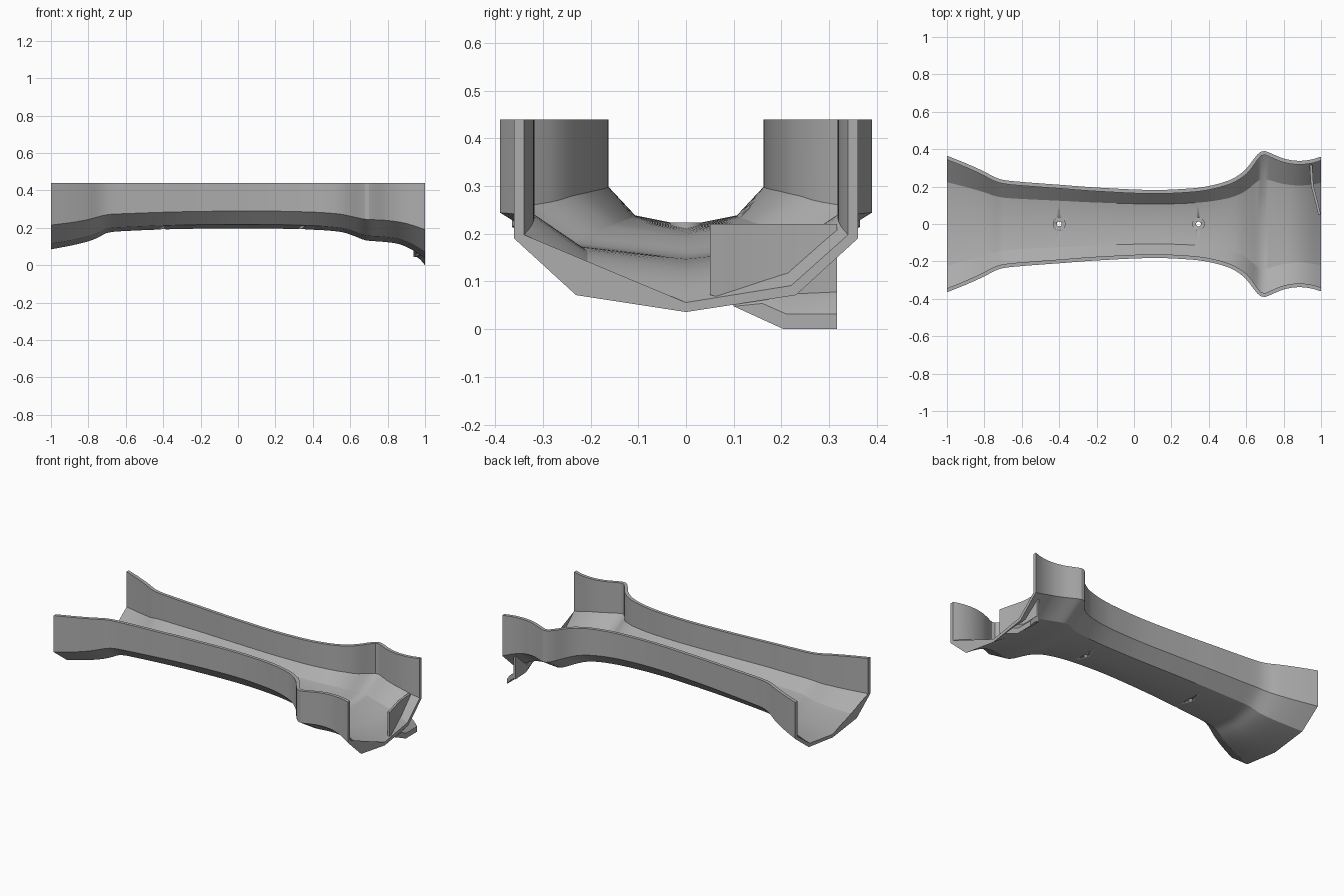
import bpy, bmesh, math

if "Cube" in bpy.data.objects:
    bpy.data.objects.remove(bpy.data.objects["Cube"])

grey = bpy.data.materials.new("mid grey")
grey.diffuse_color = (0.42, 0.42, 0.42, 1)
grey.use_nodes = True
grey.node_tree.nodes["Principled BSDF"].inputs["Base Color"].default_value = grey.diffuse_color


def finish(name, bm, angle=24):
    bmesh.ops.recalc_face_normals(bm, faces=bm.faces)
    me = bpy.data.meshes.new(name)
    bm.to_mesh(me)
    bm.free()
    me.materials.append(grey)
    ob = bpy.data.objects.new(name, me)
    bpy.context.collection.objects.link(ob)
    bpy.ops.object.select_all(action='DESELECT')
    bpy.context.view_layer.objects.active = ob
    ob.select_set(True)
    bpy.ops.object.shade_smooth_by_angle(angle=math.radians(angle))
    return ob


def loft(name, sections):
    """Skin closed cross-sections of equal length and cap both ends."""
    bm = bmesh.new()
    rings = [[bm.verts.new(p) for p in s] for s in sections]
    n = len(rings[0])
    for a, b in zip(rings, rings[1:]):
        for i in range(n):
            j = (i + 1) % n
            bm.faces.new((a[i], a[j], b[j], b[i]))
    for ring in (rings[0], rings[-1]):
        bm.faces.new(ring)
    bmesh.ops.triangulate(bm, faces=[f for f in bm.faces if len(f.verts) > 4])
    return finish(name, bm)


def sample(table, x):
    """Smooth cubic interpolation through (x, value) points."""
    k = 0
    while k < len(table) - 2 and x > table[k + 1][0]:
        k += 1

    def slope(i):
        a, b = table[max(i - 1, 0)], table[min(i + 1, len(table) - 1)]
        return (b[1] - a[1]) / (b[0] - a[0])
    (x0, y0), (x1, y1) = table[k], table[k + 1]
    h = x1 - x0
    t = (x - x0) / h
    return ((2*t**3 - 3*t**2 + 1) * y0 + (t**3 - 2*t**2 + t) * h * slope(k)
            + (3*t**2 - 2*t**3) * y1 + (t**3 - t**2) * h * slope(k + 1))


# Outer half width, wall foot height and keel height along the trough
WIDTH = [(-1, .365), (-.9, .325), (-.8, .28), (-.75, .253), (-.7, .236),
         (-.6, .225), (-.4, .21), (-.2, .195), (.1, .182), (.3, .19),
         (.4, .203), (.5, .23), (.55, .255), (.6, .295), (.65, .36),
         (.675, .385), (.7, .39), (.75, .37), (.8, .35), (.87, .338),
         (.94, .343), (1, .36)]
FOOT = [(-1, .215), (-.88, .23), (-.8, .245), (-.7, .27), (-.6, .276),
        (-.3, .286), (.1, .29), (.4, .284), (.55, .273), (.62, .258),
        (.68, .246), (.78, .241), (.88, .228), (.95, .208), (1, .19)]
KEEL = [(-1, .085), (-.88, .108), (-.8, .128), (-.75, .147), (-.7, .173),
        (-.6, .183), (-.3, .194), (.1, .197), (.4, .19), (.55, .178),
        (.62, .157), (.68, .134), (.78, .125), (.86, .113), (.93, .083),
        (1, .036)]
TOP, WALL = .44, .02


def section(x):
    w, f, k = (sample(t, x) for t in (WIDTH, FOOT, KEEL))
    s = (sample(WIDTH, min(x + .01, 1)) - sample(WIDTH, max(x - .01, -1))) / .02
    wi = w - WALL * math.sqrt(1 + min(s * s, 2))
    bend = .64 * w
    zb = k + .23 * (f - k)
    half_out = [(w, TOP), (w, f), (bend, zb)]
    half_in = [(bend - .01, zb + .02), (wi, f + .008), (wi, TOP)]
    mirror = lambda pts: [(-y, z) for y, z in reversed(pts)]
    loop = (half_out + [(0, k)] + mirror(half_out)
            + mirror(half_in) + [(0, k + .02)] + half_in)
    return [(x, y, z) for y, z in loop]


trough = loft("trough_shell", [section(-1 + i / 50) for i in range(101)])


def cylinder(name, x, r, z0, z1):
    rings = []
    for z in (z0, z1):
        rings.append([(x + r * math.cos(a * math.tau / 32),
                       r * math.sin(a * math.tau / 32), z) for a in range(32)])
    return loft(name, rings)


# Two screw bosses on the floor, each drilled through
for n, x in enumerate((-.4, .345)):
    boss = cylinder(f"screw_boss_{n + 1}", x, .034, sample(KEEL, x) + .012, .224)
    drill = cylinder("drill", x, .013, .1, .35)
    for ob in (trough, boss):
        bpy.context.view_layer.objects.active = ob
        mod = ob.modifiers.new("hole", 'BOOLEAN')
        mod.operation, mod.solver, mod.object = 'DIFFERENCE', 'EXACT', drill
        bpy.ops.object.modifier_apply(modifier=mod.name)
    bpy.data.objects.remove(drill)

# Bent upright plate at the flared end: (x, y, bottom z)
plate = [(.999, .05, .072), (.986, .105, .058), (.96, .205, .045), (.953, .316, .045)]
loft("end_plate", [[(x - .014, y, b), (x, y, b), (x, y, .22), (x - .014, y, .22)]
                   for x, y, b in plate])

# Sloping shelf under the plate
shelf = [(.1, .05), (.205, .002), (.316, .002), (.316, .034), (.21, .034), (.16, .056)]
loft("end_shelf", [[(x, y, z + dz) for y, z in shelf]
                   for x, dz in ((.945, .05), (.975, .028), (1, -.002))])
